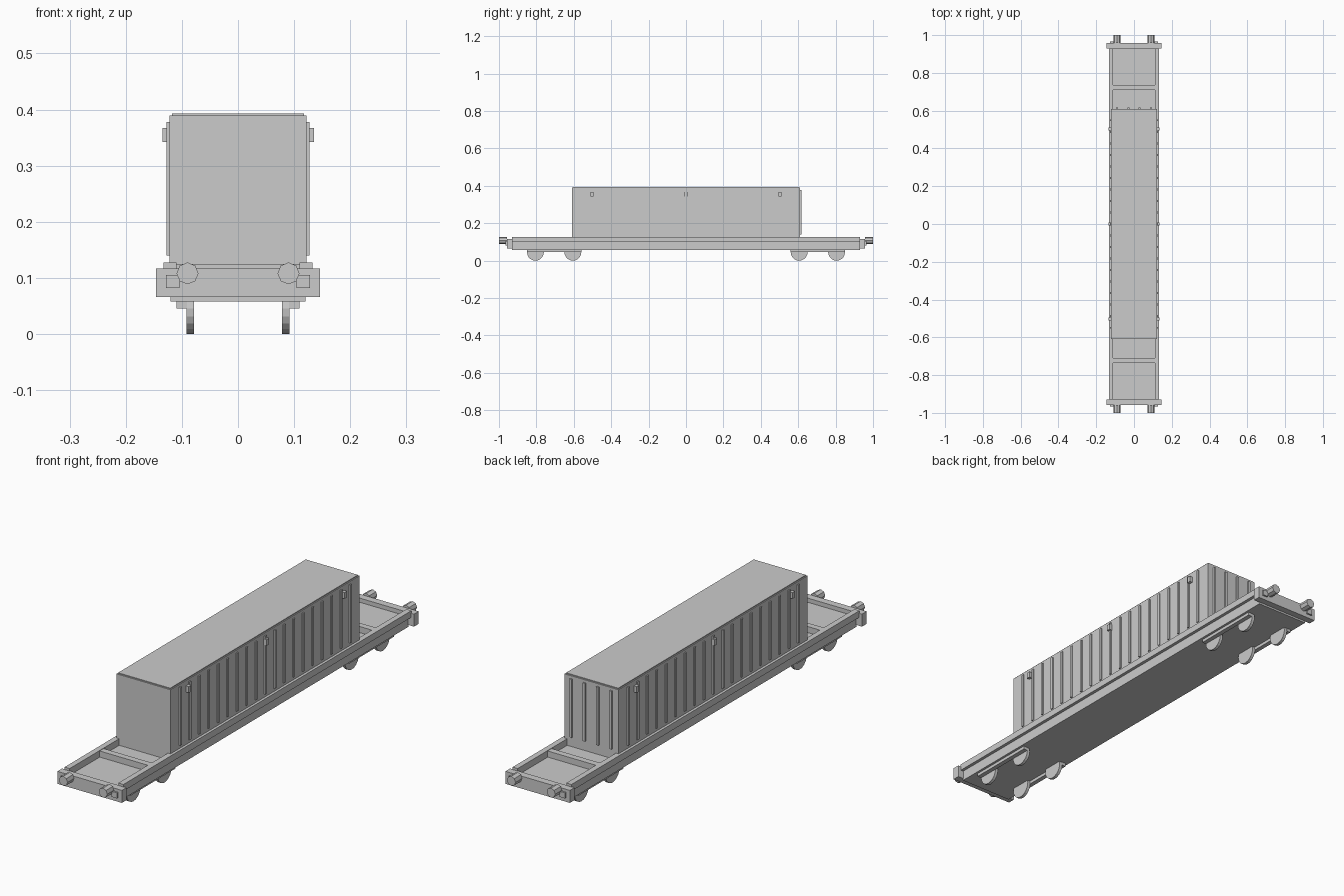
import bpy
import math

if "Cube" in bpy.data.objects:
    bpy.data.objects.remove(bpy.data.objects["Cube"], do_unlink=True)

GREY = (0.6, 0.6, 0.6, 1.0)
grey = bpy.data.materials.new("plain grey")
grey.use_nodes = True
grey.diffuse_color = GREY
for node in grey.node_tree.nodes:
    if node.type == 'BSDF_PRINCIPLED':
        node.inputs["Base Color"].default_value = GREY


def box(name, x, y, z):
    """Box given by its (low, high) extents on each axis."""
    bpy.ops.mesh.primitive_cube_add(
        size=1, location=[(a + b) / 2 for a, b in (x, y, z)])
    ob = bpy.context.object
    ob.name = name
    ob.scale = [b - a for a, b in (x, y, z)]
    bpy.ops.object.transform_apply(location=False, rotation=False, scale=True)
    ob.data.materials.append(grey)
    return ob


def cylinder(name, sides, radius, depth, location, rotation):
    bpy.ops.mesh.primitive_cylinder_add(
        vertices=sides, radius=radius, depth=depth,
        location=location, rotation=rotation)
    ob = bpy.context.object
    ob.name = name
    ob.data.materials.append(grey)
    return ob


def span(side, low, high):
    """Mirror an extent to the given side (1 or -1)."""
    return tuple(sorted((side * low, side * high)))


def around(centre, width):
    return (centre - width / 2, centre + width / 2)


# Wagon bed
box("wagon_floor", (-0.12, 0.12), (-0.93, 0.93), (0.058, 0.1))

for sx, side in ((-1, "right"), (1, "left")):
    # Side rails
    box(f"side_rail_{side}", span(sx, 0.11, 0.133), (-0.93, 0.93), (0.1, 0.127))

for sy, end in ((-1, "front"), (1, "back")):
    # End beam and cross member
    box(f"end_beam_{end}", (-0.146, 0.146), span(sy, 0.928, 0.958), (0.066, 0.117))
    box(f"cross_member_{end}", (-0.11, 0.11), around(sy * 0.723, 0.026), (0.1, 0.125))

    for sx, side in ((-1, "right"), (1, "left")):
        tag = f"{end}_{side}"
        # Buffers and the small blocks beside them
        cylinder(f"buffer_{tag}", 8, 0.0195, 0.043,
                 (sx * 0.09, sy * 0.9785, 0.108), (math.pi / 2, 0, 0))
        box(f"buffer_block_{tag}", span(sx, 0.104, 0.128),
            span(sy, 0.955, 0.965), (0.082, 0.105))

        # Bogie bars and wheels
        box(f"bogie_bar_{tag}", span(sx, 0.091, 0.11),
            span(sy, 0.56, 0.85), (0.045, 0.06))
        for i, y in enumerate((0.605, 0.805)):
            cylinder(f"wheel_{tag}_{i}", 20, 0.045, 0.013,
                     (sx * 0.085, sy * y, 0.045), (0, math.pi / 2, 0))

# Container
box("container_body", (-0.122, 0.122), (-0.61, 0.61), (0.1, 0.389))
box("container_roof", (-0.118, 0.118), (-0.606, 0.606), (0.385, 0.393))

RIB_Z = (0.14, 0.378)
RIBS = 19
for sx, side in ((-1, "right"), (1, "left")):
    # Side ribs
    for i in range(RIBS):
        y = (i - (RIBS - 1) / 2) * 0.061
        box(f"side_rib_{side}_{i}", span(sx, 0.12, 0.127), around(y, 0.01), RIB_Z)
    # Lashing blocks near the roof
    for i, y in enumerate((-0.503, 0, 0.503)):
        box(f"lashing_block_{side}_{i}", span(sx, 0.12, 0.135),
            around(y, 0.016), (0.342, 0.367))

# Back end ribs
for i, x in enumerate((-0.09, -0.03, 0.03, 0.09)):
    box(f"back_rib_{i}", around(x, 0.01), (0.608, 0.617), RIB_Z)
